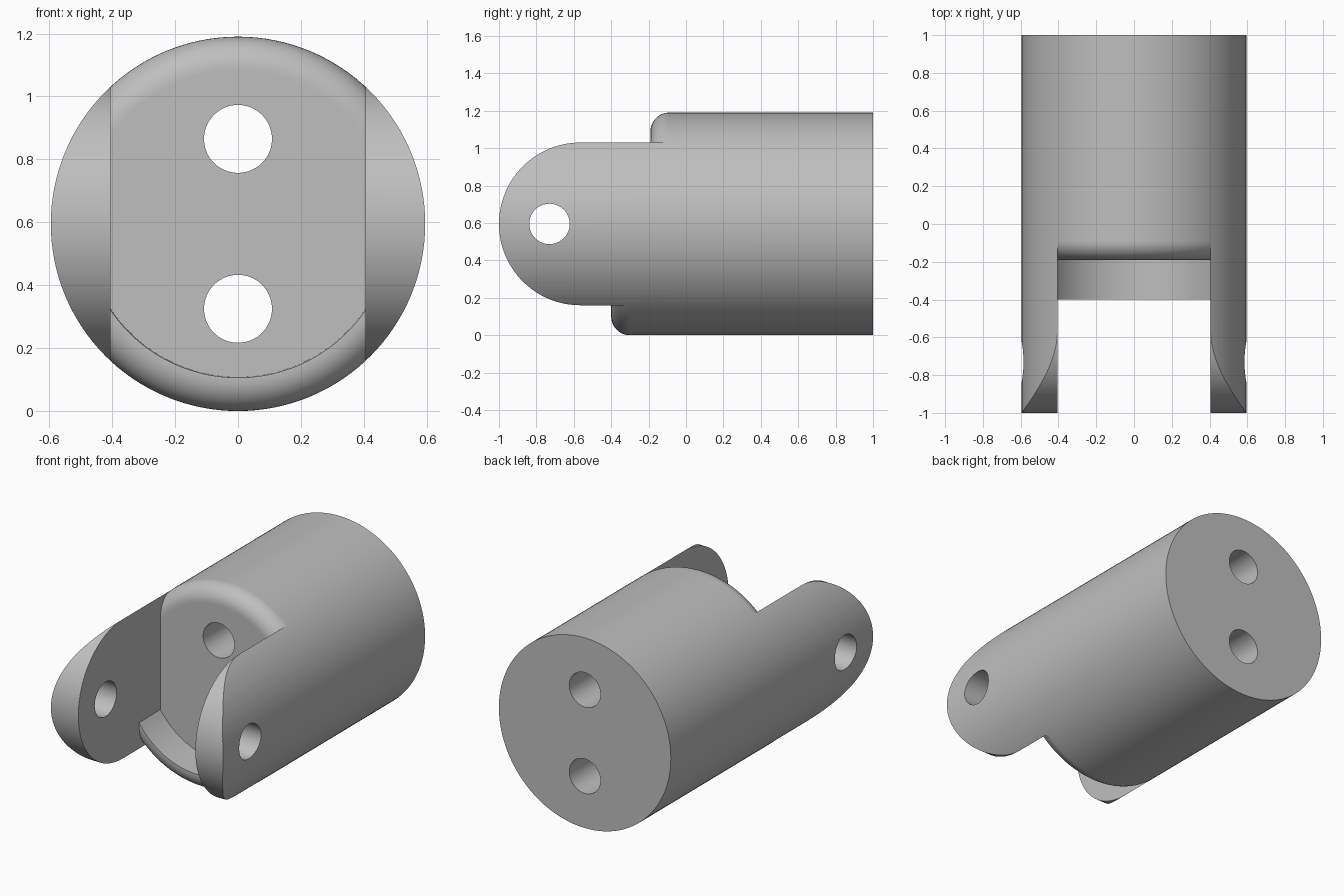
import bpy, bmesh
from math import sin, cos, pi, radians
from mathutils import Matrix, Vector

if "Cube" in bpy.data.objects:
    bpy.data.objects.remove(bpy.data.objects["Cube"], do_unlink=True)

R = 0.595          # barrel radius and height of its axis
SLOT = 0.405       # half width of the slot between the arms
FLOOR = -0.19      # slot floor
LIP = -0.40        # front of the lower lip
INNER = 0.487      # inner radius of the lip
FILLET = 0.10
SIDES = 128


def finish(name, bm):
    bmesh.ops.recalc_face_normals(bm, faces=bm.faces[:])
    mesh = bpy.data.meshes.new(name)
    bm.to_mesh(mesh)
    bm.free()
    ob = bpy.data.objects.new(name, mesh)
    bpy.context.scene.collection.objects.link(ob)
    return ob


def lathe(name, profile_at):
    """Revolve (radius, y) points about the barrel axis; the ends lie on the axis."""
    bm = bmesh.new()
    first, *_, last = profile_at(0)
    poles = [bm.verts.new((0, p[1], R)) for p in (first, last)]
    rings = []
    for i in range(SIDES):
        a = 2 * pi * i / SIDES
        rings.append([bm.verts.new((r * cos(a), y, R + r * sin(a)))
                      for r, y in profile_at(a)[1:-1]])
    for i, ring in enumerate(rings):
        nxt = rings[(i + 1) % SIDES]
        bm.faces.new((poles[0], ring[0], nxt[0]))
        bm.faces.new((poles[1], nxt[-1], ring[-1]))
        for j in range(len(ring) - 1):
            bm.faces.new((ring[j], ring[j + 1], nxt[j + 1], nxt[j]))
    return finish(name, bm)


def rod(name, centre, axis, radius, depth):
    bm = bmesh.new()
    turn = Vector((0, 0, 1)).rotation_difference(Vector(axis)).to_matrix().to_4x4()
    bmesh.ops.create_cone(bm, cap_ends=True, segments=64, radius1=radius,
                          radius2=radius, depth=depth,
                          matrix=Matrix.Translation(centre) @ turn)
    return finish(name, bm)


def box(name, lo, hi):
    bm = bmesh.new()
    bmesh.ops.create_cube(bm, size=1)
    for v in bm.verts:
        v.co = [lo[k] if v.co[k] < 0 else hi[k] for k in range(3)]
    return finish(name, bm)


def combine(ob, tool, operation):
    mod = ob.modifiers.new(operation.title(), 'BOOLEAN')
    mod.operation, mod.solver, mod.object = operation, 'EXACT', tool
    tool.hide_render = True
    bpy.context.view_layer.objects.active = ob
    bpy.ops.object.modifier_apply(modifier=mod.name)
    bpy.data.objects.remove(tool, do_unlink=True)


def slot_profile(a):
    """Slot floor with a rounded rim above and a rounded lip below."""
    front = FLOOR if sin(a) > -0.001 else LIP
    pts = [(0, FLOOR), (INNER, FLOOR), (INNER + 0.002, front)]
    for k in range(13):
        t = pi / 2 * k / 12
        pts.append((R - FILLET + FILLET * sin(t), front + FILLET * (1 - cos(t))))
    edge = front + FILLET
    return pts + [(R + 0.002, edge + 0.002), (0.8, edge + 0.002), (0.8, -1.2), (0, -1.2)]


# Barrel
body = lathe("clevis_body", lambda a: [(0, -1.05), (R, -1.05), (R, 1), (0, 1)])

# Slot between the two arms
slot = lathe("slot_cutter", slot_profile)
combine(slot, box("slot_limits", (-SLOT, -1.15, -0.5), (SLOT, 0.1, 1.7)), 'INTERSECT')
combine(body, slot, 'DIFFERENCE')

# Rounded arm ends
bm = bmesh.new()
arc = 0.435
outline = [(-0.565 - arc * cos(t), R + arc * sin(t))
           for t in (-pi / 2 + pi * k / 64 for k in range(65))]
outline += [(-0.565, R + 1), (-1.3, R + 1), (-1.3, R - 1), (-0.565, R - 1)]
face = bm.faces.new([bm.verts.new((-1, y, z)) for y, z in outline])
side = bmesh.ops.extrude_face_region(bm, geom=[face])["geom"]
bmesh.ops.translate(bm, vec=(2, 0, 0),
                    verts=[g for g in side if isinstance(g, bmesh.types.BMVert)])
combine(body, finish("arm_end_cutter", bm), 'DIFFERENCE')

# Cross pin hole and the two lengthwise holes
combine(body, rod("pin_hole", (0, -0.73, R), (1, 0, 0), 0.108, 2), 'DIFFERENCE')
for dz in (-0.27, 0.27):
    combine(body, rod("long_hole", (0, 0.5, R + dz), (0, 1, 0), 0.108, 2), 'DIFFERENCE')

# Material and shading
mat = bpy.data.materials.new("plain_grey")
mat.use_nodes = True
grey = (0.52, 0.52, 0.52, 1)
mat.diffuse_color = grey
mat.node_tree.nodes["Principled BSDF"].inputs["Base Color"].default_value = grey
body.data.materials.clear()
body.data.materials.append(mat)
for poly in body.data.polygons:
    poly.material_index = 0

bpy.ops.object.select_all(action='DESELECT')
body.select_set(True)
bpy.context.view_layer.objects.active = body
bpy.ops.object.shade_smooth_by_angle(angle=radians(30))
weighted = body.modifiers.new("Weighted", 'WEIGHTED_NORMAL')
weighted.keep_sharp = True
